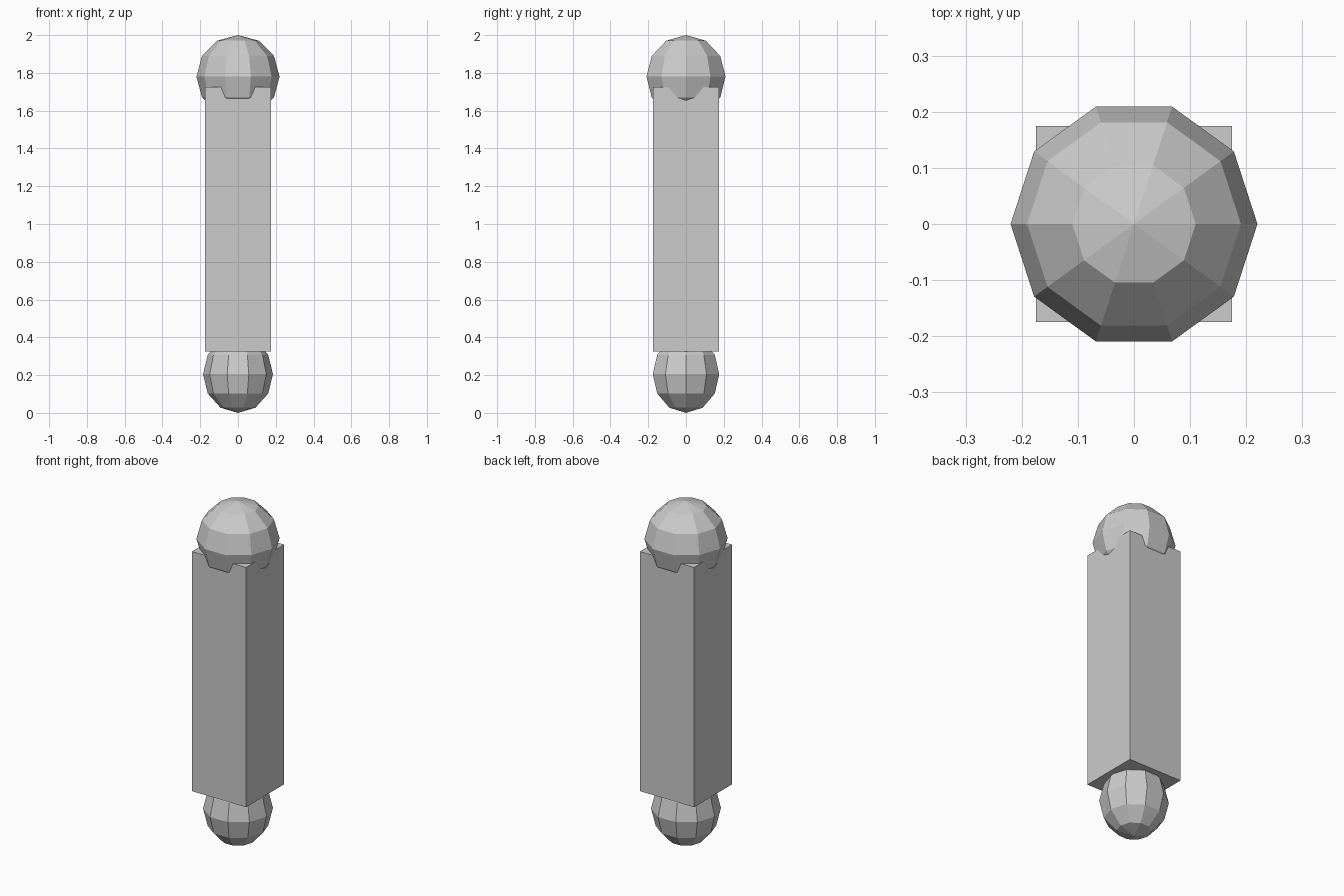
import bpy, bmesh, math

if "Cube" in bpy.data.objects:
    bpy.data.objects.remove(bpy.data.objects["Cube"])

grey = bpy.data.materials.new("light_grey")
grey.diffuse_color = (0.6, 0.6, 0.6, 1)
grey.use_nodes = True
grey.node_tree.nodes["Principled BSDF"].inputs["Base Color"].default_value = grey.diffuse_color


def finish(name, bm):
    bmesh.ops.recalc_face_normals(bm, faces=bm.faces)
    mesh = bpy.data.meshes.new(name)
    bm.to_mesh(mesh)
    bm.free()
    mesh.materials.append(grey)
    obj = bpy.data.objects.new(name, mesh)
    bpy.context.collection.objects.link(obj)
    return obj


def ball(name, radius, height, z, sides=10, rings=6):
    """Low-poly ball with a corner on the +x axis."""
    bm = bmesh.new()
    top = bm.verts.new((0, 0, z + height))
    bottom = bm.verts.new((0, 0, z - height))
    loops = []
    for i in range(1, rings):
        a = math.pi * i / rings
        r = radius * math.sin(a)
        loops.append([bm.verts.new((r * math.cos(math.tau * k / sides),
                                    r * math.sin(math.tau * k / sides),
                                    z + height * math.cos(a))) for k in range(sides)])
    for k in range(sides):
        n = (k + 1) % sides
        bm.faces.new((top, loops[0][k], loops[0][n]))
        bm.faces.new((bottom, loops[-1][n], loops[-1][k]))
        for a, b in zip(loops, loops[1:]):
            bm.faces.new((a[k], b[k], b[n], a[n]))
    return finish(name, bm)


# Square shaft
bm = bmesh.new()
bmesh.ops.create_cube(bm, size=1)
for v in bm.verts:
    v.co.x *= 0.35
    v.co.y *= 0.35
    v.co.z = 1.024 + v.co.z * 1.4
finish("shaft", bm)

# Round top knob and slightly stretched bottom knob
ball("top_knob", 0.22, 0.22, 1.78)
ball("bottom_knob", 0.185, 0.205, 0.205)
